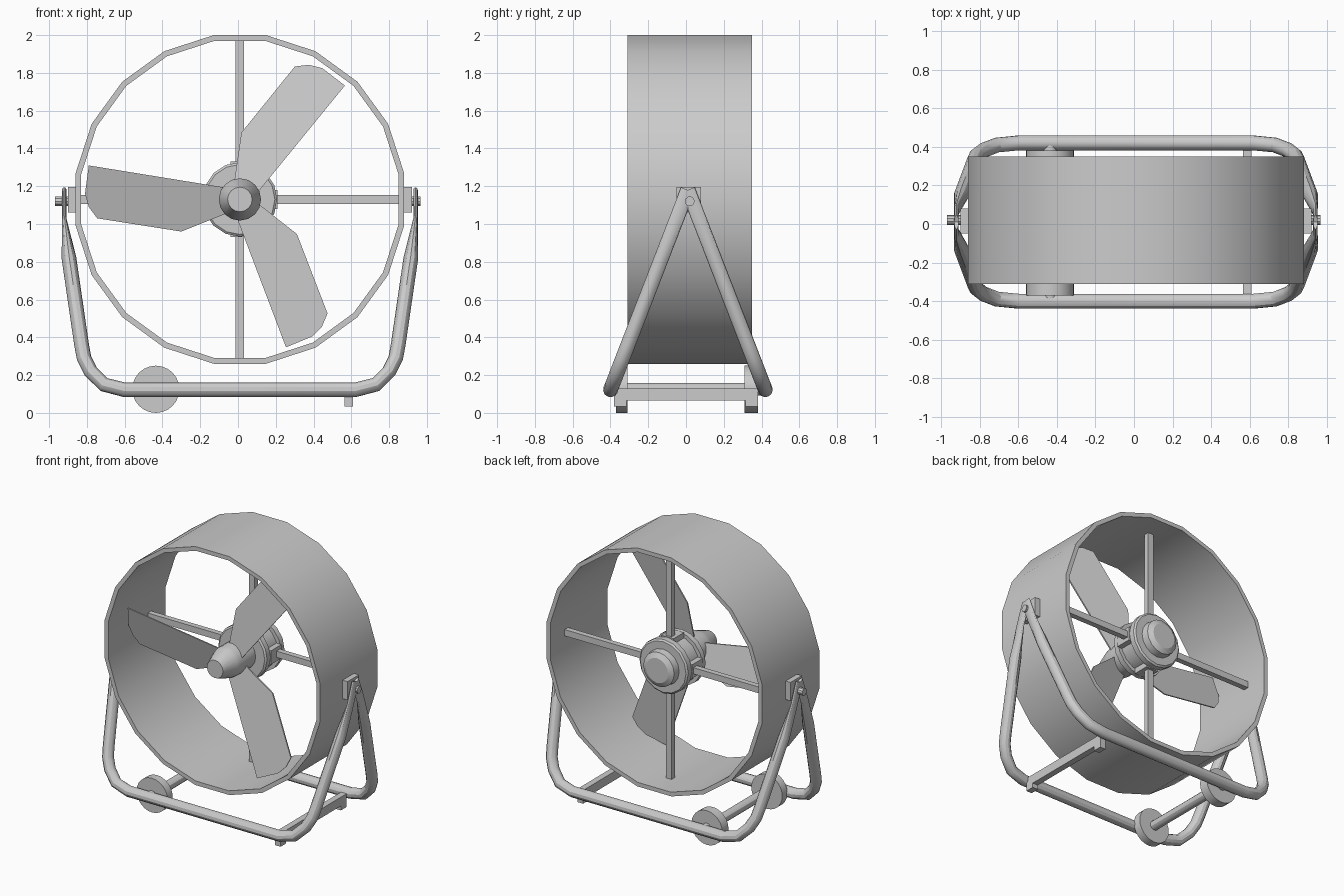
import bpy, bmesh, math
from mathutils import Vector, Matrix

if "Cube" in bpy.data.objects:
    bpy.data.objects.remove(bpy.data.objects["Cube"])

CX, CZ = 0.01, 1.13          # fan axis runs along y through (CX, CZ)


def finish(bm, name):
    bmesh.ops.recalc_face_normals(bm, faces=bm.faces)
    me = bpy.data.meshes.new(name)
    bm.to_mesh(me)
    bm.free()
    ob = bpy.data.objects.new(name, me)
    bpy.context.collection.objects.link(ob)
    for p in me.polygons:
        p.use_smooth = True
    me.set_sharp_from_angle(angle=math.radians(30))
    return ob


def box(name, lo, hi, rot=None):
    bm = bmesh.new()
    bmesh.ops.create_cube(bm, size=1)
    for v in bm.verts:
        v.co = Vector([(a + b) / 2 + c * (b - a) for a, b, c in zip(lo, hi, v.co)])
        if rot is not None:
            v.co = rot @ v.co
    return finish(bm, name)


def loft(name, rings, cap=True, loop=False):
    """Skin a list of equal-length vertex rings."""
    bm = bmesh.new()
    vs = [[bm.verts.new(p) for p in r] for r in rings]
    n = len(vs[0])
    pairs = list(zip(vs, vs[1:])) + ([(vs[-1], vs[0])] if loop else [])
    for a, b in pairs:
        for i in range(n):
            j = (i + 1) % n
            bm.faces.new((a[i], a[j], b[j], b[i]))
    if cap and not loop:
        bm.faces.new(vs[0])
        bm.faces.new(vs[-1])
    return finish(bm, name)


def lathe(name, profile, sides, centre=(CX, CZ), start=0.0, loop=False):
    """Turn (y, radius) points about an axis along y."""
    ang = [start + math.tau * i / sides for i in range(sides)]
    return loft(name, [[(centre[0] + r * math.cos(a), y, centre[1] + r * math.sin(a))
                        for a in ang] for y, r in profile], loop=loop)


# Drum housing: 20-sided open ring
c9 = math.cos(math.radians(9))
lathe("drum_housing", [(-0.31, 0.87 / c9), (0.35, 0.87 / c9), (0.35, 0.84 / c9), (-0.31, 0.84 / c9)],
      20, start=math.radians(9), loop=True)

# Motor with two flanges and a rear cap
lathe("motor", [(0.03, 0.12), (0.03, 0.185), (0.04, 0.197), (0.08, 0.197), (0.08, 0.17), (0.20, 0.17),
                (0.20, 0.197), (0.24, 0.197), (0.25, 0.185), (0.25, 0.13), (0.30, 0.125), (0.32, 0.09)], 16)
# Hub and nose cone
lathe("hub_nose", [(-0.28, 0.065), (-0.17, 0.105), (-0.14, 0.112), (0.03, 0.112)], 16)

# Four spokes with motor brackets
for k in range(4):
    rot = (Matrix.Translation((CX, 0, CZ)) @ Matrix.Rotation(k * math.pi / 2, 4, 'Y'))
    box("spoke", (0.15, 0.145, -0.023), (0.85, 0.185, 0.023), rot)
    box("spoke_bracket", (0.15, 0.08, -0.05), (0.2, 0.20, 0.05), rot)

# Three pitched blades
outline = [(-0.06, 0.06), (-0.80, 0.18), (-0.82, 0.03), (-0.80, -0.04), (-0.755, -0.10),
           (-0.31, -0.17), (-0.06, -0.07)]
for k in range(3):
    rot = Matrix.Translation((CX, 0, CZ)) @ Matrix.Rotation(k * math.tau / 3, 4, 'Y')
    loft("blade", [[rot @ Vector((x, -0.09 - 0.27 * z + t, z)) for x, z in outline]
                   for t in (-0.005, 0.005)])

# Stand: two bent tubes leaning together, ends pressed flat at the pivots
half = [(0.93, 1.18, 0.3), (0.93, 1.03, 0.3), (0.905, 0.82, 1), (0.838, 0.36, 1),
        (0.825, 0.29, 1), (0.79, 0.22, 1), (0.72, 0.15, 1), (0.61, 0.122, 1)]
path = [(-x, z, f) for x, z, f in half] + half[::-1]
for side, name in ((-1, "front_stand_tube"), (1, "back_stand_tube")):
    pts = [Vector((CX + x, 0.01 + side * 0.41 * (1.18 - z) / 1.058, z)) for x, z, _ in path]
    normal = Vector((0, 1.058, side * 0.41)).normalized()
    rings = []
    for i, p in enumerate(pts):
        t1 = (p - pts[max(i - 1, 0)]).normalized()
        t2 = (pts[min(i + 1, len(pts) - 1)] - p).normalized()
        b = (t1 + t2).normalized().cross(normal)
        rings.append([p + 0.039 * (math.cos(a) * normal + math.sin(a) * path[i][2] * b)
                      for a in (math.tau * k / 12 for k in range(12))])
    loft(name, rings)

# Pivot blocks and bolts
for s, tip in ((-1, 0.98), (1, 0.955)):
    xs = sorted((CX + s * 0.85, CX + s * 0.91))
    box("pivot_block", (xs[0], -0.05, 1.06), (xs[1], 0.08, 1.195))
    loft("pivot_bolt", [[(CX + s * x, 0.02 + 0.026 * math.cos(a), 1.12 + 0.026 * math.sin(a))
                         for a in (math.tau * k / 10 for k in range(10))] for x in (0.89, tip)])

# Wheels and axle
for y0, y1 in ((-0.37, -0.31), (0.31, 0.38)):
    lathe("wheel", [(y0, 0.125), (y1, 0.125)], 24, (-0.435, 0.125))
lathe("axle", [(-0.41, 0.034), (0.41, 0.034)], 12, (-0.435, 0.125))

# Foot bar with two feet
box("foot_bar", (0.565, -0.38, 0.065), (0.61, 0.38, 0.13))
for y0, y1 in ((-0.38, -0.315), (0.315, 0.38)):
    box("foot", (0.565, y0, 0.033), (0.61, y1, 0.07))
